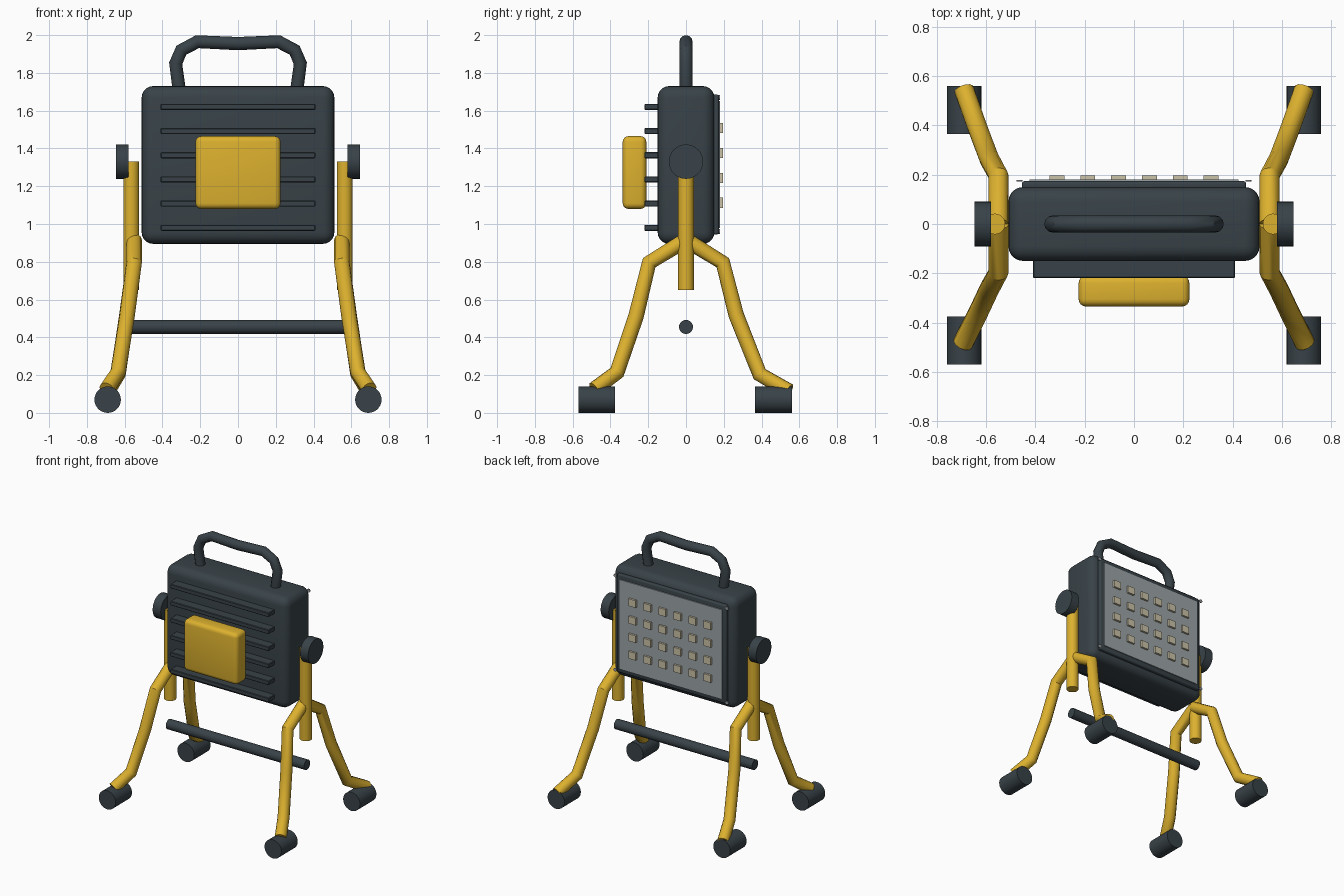
import bpy
import math
from mathutils import Vector

cube = bpy.data.objects.get("Cube")
if cube:
    bpy.data.objects.remove(cube, do_unlink=True)


def material(name, rgb):
    m = bpy.data.materials.new(name)
    m.use_nodes = True
    m.diffuse_color = (*rgb, 1)
    bsdf = next(n for n in m.node_tree.nodes if n.type == 'BSDF_PRINCIPLED')
    bsdf.inputs["Base Color"].default_value = (*rgb, 1)
    return m


DARK = material("charcoal", (0.04, 0.055, 0.065))
YELLOW = material("safety yellow", (0.72, 0.44, 0.028))
GLASS = material("panel grey", (0.33, 0.37, 0.39))
LED = material("led cream", (0.6, 0.54, 0.39))
STEEL = material("screw steel", (0.3, 0.32, 0.34))


def finish(obj, name, mat):
    obj.name = name
    obj.data.materials.clear()
    obj.data.materials.append(mat)
    bpy.ops.object.shade_smooth_by_angle(angle=math.radians(35))
    return obj


def box(name, mat, low, high, bevel=0, segments=4):
    low, high = Vector(low), Vector(high)
    bpy.ops.mesh.primitive_cube_add(size=1, location=(low + high) / 2)
    obj = bpy.context.object
    obj.scale = high - low
    bpy.ops.object.transform_apply(location=False, rotation=False, scale=True)
    if bevel:
        mod = obj.modifiers.new("Rounded edges", 'BEVEL')
        mod.width = bevel
        mod.segments = segments
        bpy.ops.object.modifier_apply(modifier=mod.name)
    return finish(obj, name, mat)


def rod(name, mat, start, end, radius, sides=32):
    start, end = Vector(start), Vector(end)
    axis = end - start
    bpy.ops.mesh.primitive_cylinder_add(
        vertices=sides, radius=radius, depth=axis.length,
        location=(start + end) / 2, rotation=axis.to_track_quat('Z', 'Y').to_euler())
    return finish(bpy.context.object, name, mat)


def tube(name, mat, points, radius):
    curve = bpy.data.curves.new(name, 'CURVE')
    curve.dimensions = '3D'
    curve.bevel_depth = radius
    curve.bevel_resolution = 4
    curve.use_fill_caps = True
    spline = curve.splines.new('POLY')
    spline.points.add(len(points) - 1)
    for p, co in zip(spline.points, points):
        p.co = (*co, 1)
    obj = bpy.data.objects.new(name, curve)
    bpy.context.collection.objects.link(obj)
    bpy.ops.object.select_all(action='DESELECT')
    obj.select_set(True)
    bpy.context.view_layer.objects.active = obj
    bpy.ops.object.convert(target='MESH')
    return finish(bpy.context.object, name, mat)


# Lamp housing with cooling fins and driver box
box("housing", DARK, (-0.51, -0.15, 0.895), (0.51, 0.15, 1.73), 0.06, 5)
for i in range(6):
    z = 0.98 + i * 0.128
    box(f"cooling_fin_{i + 1}", DARK, (-0.41, -0.22, z - 0.016), (0.41, -0.14, z + 0.016), 0.004, 1)
box("driver_box", YELLOW, (-0.225, -0.335, 1.08), (0.225, -0.21, 1.465), 0.03)

# Light panel: bezel, glass, diode grid and corner screws
box("bezel", DARK, (-0.455, 0.14, 0.945), (0.455, 0.174, 1.685), 0.01, 3)
box("glass_panel", GLASS, (-0.425, 0.16, 0.98), (0.425, 0.181, 1.65))
for col in range(6):
    for row in range(4):
        x = (col - 2.5) * 0.125
        z = 1.31 + (row - 1.5) * 0.132
        box(f"diode_{col + 1}_{row + 1}", LED, (x - 0.03, 0.176, z - 0.027), (x + 0.03, 0.196, z + 0.027))
for x in (-0.465, 0.465):
    for z in (0.96, 1.67):
        rod("corner_screw", STEEL, (x, 0.172, z), (x, 0.179, z), 0.013, 16)

# Carrying handle
half = [(0.31, 1.70), (0.33, 1.85), (0.3, 1.92), (0.215, 1.965)]
path = [(-x, 0, z) for x, z in half] + [(0, 0, 1.955)] + [(x, 0, z) for x, z in reversed(half)]
tube("handle", DARK, path, 0.035)

# Stand: uprights, pivot knobs, splayed legs and rubber feet
front = [(0.55, 0, 0.915), (0.55, -0.195, 0.795), (0.588, -0.265, 0.51),
         (0.635, -0.365, 0.215), (0.695, -0.485, 0.125)]
back = [(0.55, 0, 0.915), (0.55, 0.195, 0.795), (0.588, 0.265, 0.52),
        (0.635, 0.39, 0.205), (0.69, 0.545, 0.115)]
for side, s in (("left", 1), ("right", -1)):
    rod(f"{side}_upright", YELLOW, (s * 0.565, 0, 0.65), (s * 0.565, 0, 1.33), 0.042)
    rod(f"{side}_knob", DARK, (s * 0.58, 0, 1.33), (s * 0.647, 0, 1.33), 0.091)
    for end, points, y0, y1 in (("front", front, -0.57, -0.375), ("back", back, 0.365, 0.56)):
        tube(f"{side}_{end}_leg", YELLOW, [(s * x, y, z) for x, y, z in points], 0.041)
        rod(f"{side}_{end}_foot", DARK, (s * 0.69, y0, 0.07), (s * 0.69, y1, 0.07), 0.07)
rod("crossbar", DARK, (-0.575, 0, 0.455), (0.575, 0, 0.455), 0.037)
